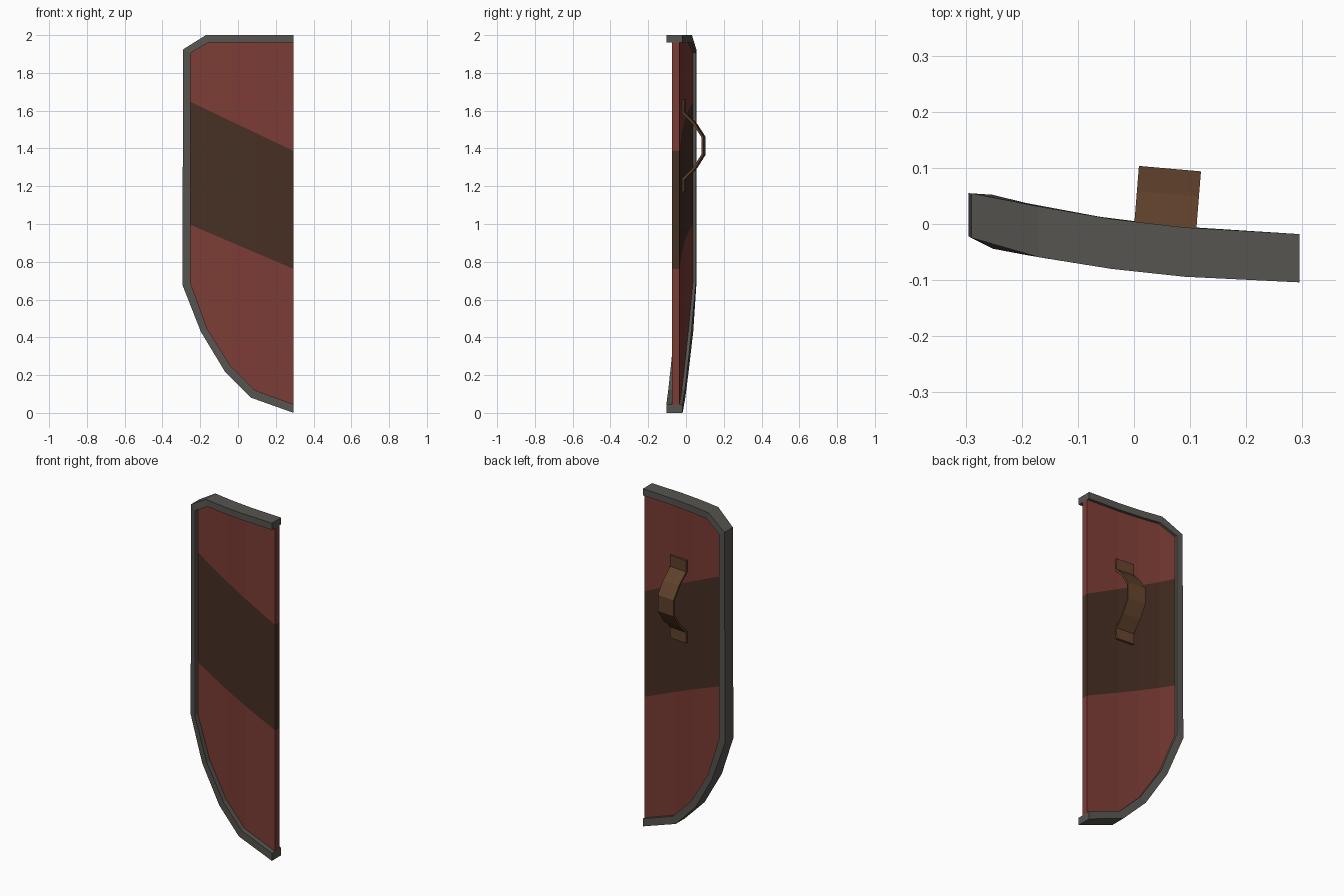
import bpy, bmesh
from mathutils import Vector

if "Cube" in bpy.data.objects:
    bpy.data.objects.remove(bpy.data.objects["Cube"])


def material(name, rgb):
    m = bpy.data.materials.new(name)
    m.diffuse_color = (*rgb, 1)
    m.use_nodes = True
    m.node_tree.nodes["Principled BSDF"].inputs["Base Color"].default_value = m.diffuse_color
    return m


RED = material("red_paint", (0.20, 0.045, 0.036))
BROWN = material("dark_brown_stripe", (0.062, 0.028, 0.017))
METAL = material("grey_metal", (0.095, 0.09, 0.08))
LEATHER = material("leather", (0.12, 0.055, 0.025))

# Curved plan of the shield: (x, front y, back y) of the rim
PLAN = [(-0.295, -0.022, 0.055), (-0.25, -0.045, 0.052), (-0.165, -0.06, 0.03),
        (-0.04, -0.08, 0.009), (0.09, -0.094, -0.006), (0.295, -0.104, -0.018)]


def plan(x, k):
    for a, b in zip(PLAN, PLAN[1:]):
        if x <= b[0] + 1e-6:
            break
    t = (x - a[0]) / (b[0] - a[0])
    return a[k] + (b[k] - a[k]) * t


def finish(bm, name, mats):
    bmesh.ops.recalc_face_normals(bm, faces=bm.faces)
    me = bpy.data.meshes.new(name)
    bm.to_mesh(me)
    bm.free()
    for m in mats:
        me.materials.append(m)
    ob = bpy.data.objects.new(name, me)
    bpy.context.collection.objects.link(ob)
    return ob


def sweep(rings, name, mat):
    """Join four-cornered rings into a capped strip."""
    bm = bmesh.new()
    vs = [[bm.verts.new(p) for p in r] for r in rings]
    for a, b in zip(vs, vs[1:]):
        for i in range(4):
            j = (i + 1) % 4
            bm.faces.new((a[i], a[j], b[j], b[i]))
    bm.faces.new(vs[0])
    bm.faces.new(vs[-1][::-1])
    return finish(bm, name, [mat])


# Rim: outer and inner outline in x, z
OUTER = [(0.295, 2.0), (0.09, 2.0), (-0.04, 2.0), (-0.17, 2.0), (-0.29, 1.925),
         (-0.295, 0.68), (-0.197, 0.43), (-0.07, 0.22), (0.07, 0.08), (0.295, 0.0)]
INNER = [(0.295, 1.96), (0.09, 1.96), (-0.04, 1.96), (-0.158, 1.96), (-0.252, 1.905),
         (-0.252, 0.69), (-0.163, 0.445), (-0.04, 0.25), (0.09, 0.12), (0.295, 0.045)]
rings = []
for (ox, oz), (ix, iz) in zip(OUTER, INNER):
    rings.append([(ox, plan(ox, 1), oz), (ox, plan(ox, 2), oz),
                  (ix, plan(ix, 2), iz), (ix, plan(ix, 1), iz)])
sweep(rings, "rim", METAL)

# Panel: flat outline, cut at the bends and stripe edges, then bent and thickened
bm = bmesh.new()
bm.faces.new([bm.verts.new(((o[0] + i[0]) / 2, 0, (o[1] + i[1]) / 2))
              for o, i in zip(OUTER, INNER)])


def stripe_z(x, top):
    return 1.646 - 0.477 * (x + 0.25) if top else 0.995 - 0.428 * (x + 0.25)


def cut(co, no):
    bmesh.ops.bisect_plane(bm, geom=bm.verts[:] + bm.edges[:] + bm.faces[:],
                           plane_co=co, plane_no=no, dist=1e-5)


for p in PLAN[1:-1]:
    cut((p[0], 0, 0), (1, 0, 0))
cut((-0.25, 0, 1.646), (0.477, 0, 1))
cut((-0.25, 0, 0.995), (0.428, 0, 1))
for f in bm.faces:
    c = f.calc_center_median()
    f.material_index = int(stripe_z(c.x, False) < c.z < stripe_z(c.x, True))
front = bm.faces[:]
res = bmesh.ops.extrude_face_region(bm, geom=front, use_keep_orig=True)
back = {g for g in res["geom"] if isinstance(g, bmesh.types.BMVert)}
for v in bm.verts:
    v.co.y = plan(v.co.x, 2) - 0.016 if v in back else plan(v.co.x, 1) + 0.03
for f in bm.faces:
    c = f.calc_center_median()
    f.material_index = int(stripe_z(c.x, False) < c.z < stripe_z(c.x, True))
finish(bm, "panel", [RED, BROWN])

# Strap handle on the back: (distance from panel, z), 0.11 wide
PATH = [(0.0, 1.658), (0.0, 1.59), (0.06, 1.528), (0.104, 1.46),
        (0.104, 1.368), (0.06, 1.298), (0.0, 1.236), (0.0, 1.17)]
out, side = Vector((0.08, 0.997, 0)), Vector((0.996, -0.087, 0))
base = Vector((0.0, -0.006, 0))
pts = [Vector(p) for p in PATH]
rings = []
for i, p in enumerate(pts):
    d = (pts[min(i + 1, len(pts) - 1)] - pts[max(i - 1, 0)]).normalized()
    n = Vector((-d.y, d.x)) * 0.006
    corners = []
    for s, w in ((1, 0), (1, 0.111), (-1, 0.111), (-1, 0)):
        q = p + n * s
        corners.append(base + out * q.x + side * w + Vector((0, 0, q.y)))
    rings.append(corners)
sweep(rings, "strap_handle", LEATHER)
